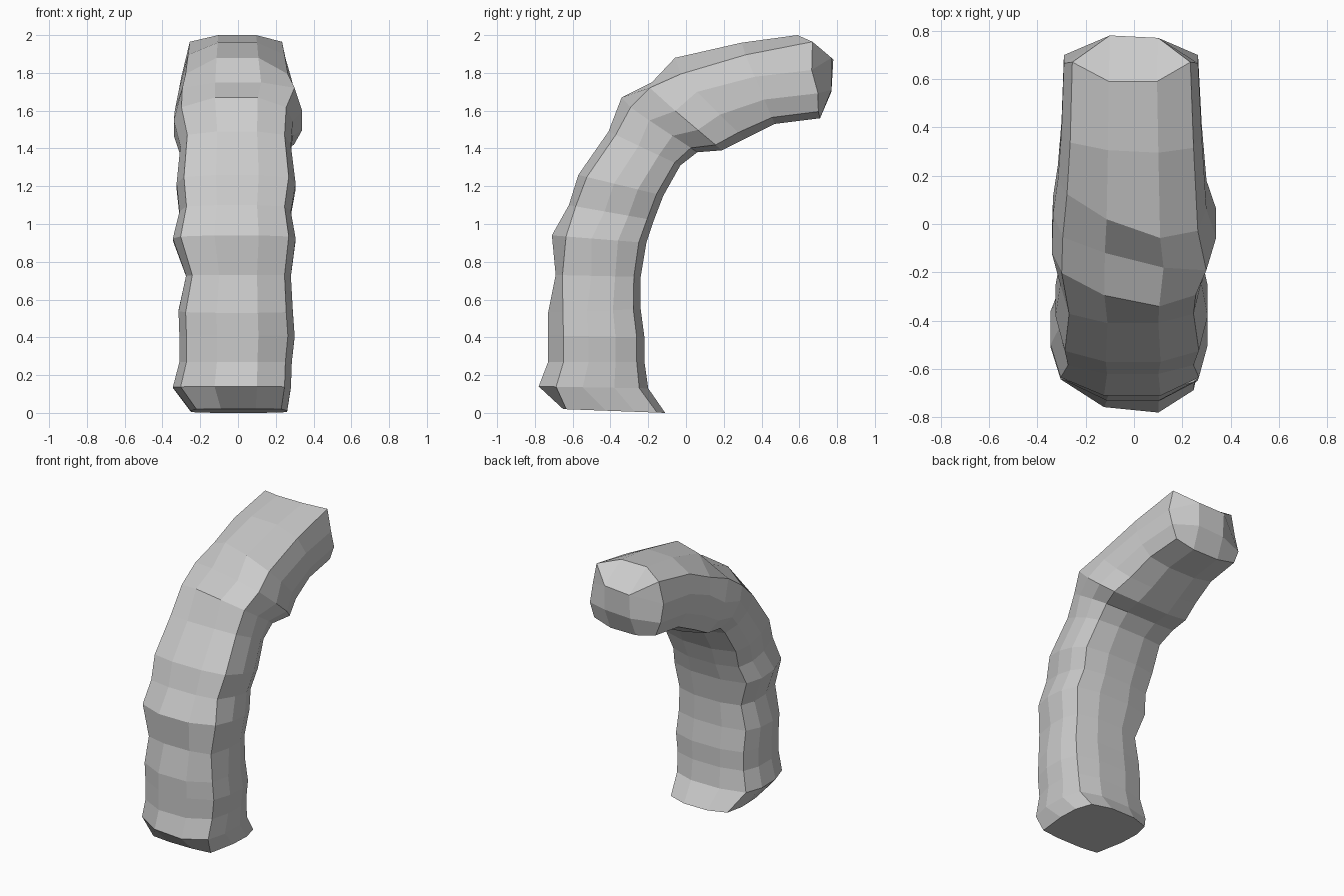
import bpy, bmesh
from mathutils import Vector

if "Cube" in bpy.data.objects:
    bpy.data.objects.remove(bpy.data.objects["Cube"])

# Rings up the bent trunk: outer (y, z), inner (y, z), left width, right width, corner setback, skew
RINGS = [
    (-.65, .02, -.11, .0, .25, .26, .03, 0),
    (-.77, .14, -.20, .13, .345, .28, .18, .1),
    (-.73, .27, -.22, .27, .31, .285, .16, 0),
    (-.73, .41, -.22, .40, .31, .30, .16, 0),
    (-.73, .53, -.24, .55, .315, .29, .16, 0),
    (-.69, .73, -.24, .72, .275, .28, .08, 0),
    (-.71, .94, -.21, .90, .345, .305, .15, 0),
    (-.62, 1.10, -.17, 1.02, .31, .28, .08, 0),
    (-.57, 1.26, -.12, 1.15, .325, .305, .10, 0),
    (-.41, 1.49, -.03, 1.31, .305, .28, .10, 0),
    (-.32, 1.67, .06, 1.38, .34, .29, .18, .2),
    (-.15, 1.75, .19, 1.39, .335, .34, .08, .25),
    (-.02, 1.88, .31, 1.45, .315, .30, .20, .35),
    (.30, 1.96, .47, 1.53, .30, .28, .15, .05),
    (.59, 2.0, .71, 1.56, .29, .265, .08, 0),
]

bm = bmesh.new()
loops = []
for i, (oy, oz, ny, nz, left, right, setback, skew) in enumerate(RINGS):
    outer, inner = Vector((0, oy, oz)), Vector((0, ny, nz))
    # One side of the twelve-sided section, as (width factor, depth fraction)
    side = [(.36, 0), (.88, setback), (1, .42), (1, .70), (.87, .92), (.36, 1)]
    section = [(f * right, t) for f, t in side]
    section += [(-f * left, t) for f, t in reversed(side)]
    loop = []
    for x, t in section:
        p = outer.lerp(inner, t)
        p.x = x
        p.y -= skew * x * (1 - t)
        if i == len(RINGS) - 1 and 0 < t < .9:
            p.y += .07 if t < .3 else .025
        loop.append(bm.verts.new(p))
    loops.append(loop)

# Side faces
for a, b in zip(loops, loops[1:]):
    for k in range(12):
        n = (k + 1) % 12
        bm.faces.new((a[k], a[n], b[n], b[k]))

# Base
bm.faces.new(loops[0])

# Rounded end: four inner points joined to the last ring
e = loops[-1]
ur, ul, lr, ll = [bm.verts.new(p) for p in
                  ((.1, .77, 1.88), (-.1, .78, 1.87), (.1, .77, 1.71), (-.1, .77, 1.70))]
for f in ((e[0], e[1], ur), (e[1], e[2], ur), (e[2], e[3], lr, ur),
          (e[3], e[4], e[5], lr), (e[5], e[6], ll, lr), (e[6], e[7], e[8], ll),
          (e[8], e[9], ul, ll), (e[9], e[10], ul), (e[10], e[11], ul),
          (e[11], e[0], ur, ul), (ur, lr, ll, ul)):
    bm.faces.new(f)

bmesh.ops.recalc_face_normals(bm, faces=bm.faces)
mesh = bpy.data.meshes.new("bent_trunk")
bm.to_mesh(mesh)
bm.free()
trunk = bpy.data.objects.new("bent_trunk", mesh)
bpy.context.collection.objects.link(trunk)
